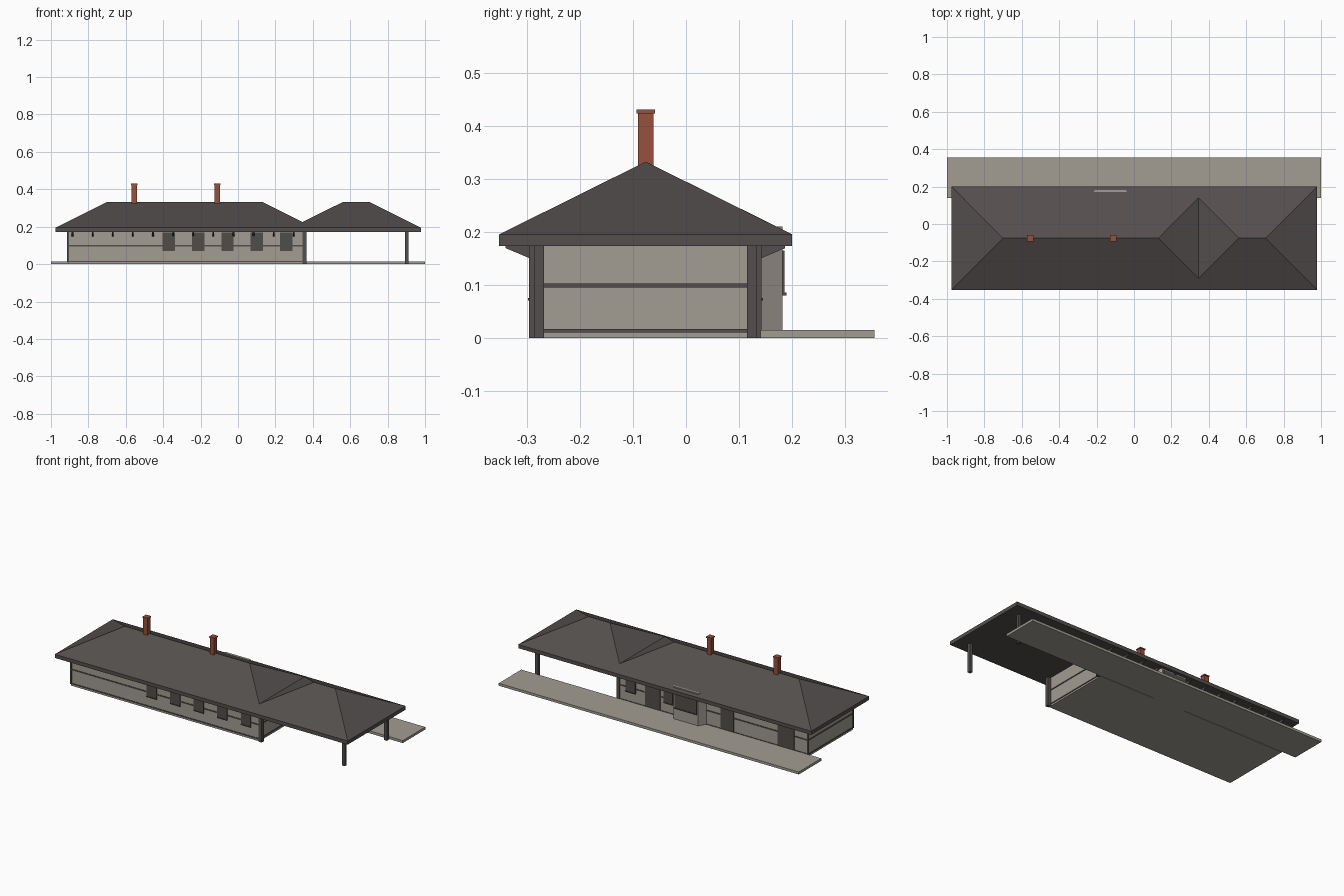
import bpy

cube = bpy.data.objects.get("Cube")
if cube:
    bpy.data.objects.remove(cube)


def material(name, rgb):
    m = bpy.data.materials.new(name)
    m.use_nodes = True
    m.diffuse_color = (*rgb, 1)
    m.node_tree.nodes["Principled BSDF"].inputs["Base Color"].default_value = (*rgb, 1)
    return m


STONE = material("pale stone", (0.36, 0.335, 0.29))
DARK = material("dark slate", (0.088, 0.078, 0.075))
GLASS = material("dark glass", (0.08, 0.076, 0.068))
BRICK = material("red brick", (0.31, 0.08, 0.046))


def mesh(name, verts, faces, mat):
    me = bpy.data.meshes.new(name)
    me.from_pydata(verts, [], faces)
    me.materials.append(mat)
    ob = bpy.data.objects.new(name, me)
    bpy.context.collection.objects.link(ob)
    return ob


def prism(name, base, shift, mat):
    """Extrude a closed outline of 3D points along a vector."""
    n = len(base)
    top = [tuple(a + b for a, b in zip(p, shift)) for p in base]
    sides = [(i, (i + 1) % n, (i + 1) % n + n, i + n) for i in range(n)]
    ob = mesh(name, base + top, [tuple(reversed(range(n))), tuple(range(n, 2 * n))] + sides, mat)
    return ob


def box(name, x0, x1, y0, y1, z0, z1, mat):
    return prism(name, [(x0, y0, z0), (x1, y0, z0), (x1, y1, z0), (x0, y1, z0)],
                 (0, 0, z1 - z0), mat)


# Main dimensions
LEFT, RIGHT, FRONT, BACK = -0.91, 0.345, -0.29, 0.137
EAVE, RIDGE_Y = 0.173, -0.076

# Platform and walled building
box("platform", -1, 1, 0.14, 0.355, 0, 0.015, STONE)
box("walls", LEFT, RIGHT, FRONT, BACK, 0, EAVE + 0.01, STONE)

# Horizontal trim bands around the walls
for name, z in (("base_band", 0.01), ("middle_band", 0.095)):
    box(name, LEFT - 0.003, RIGHT + 0.003, FRONT - 0.003, BACK + 0.003, z, z + 0.007, DARK)

# Corner boards on the far end
for y in (FRONT, BACK):
    box("corner_board", LEFT - 0.003, LEFT + 0.006, y - 0.004, y + 0.004, 0.01, EAVE, DARK)

# Posts at the wall end and under the open canopy
for y in (-0.286, 0.132):
    box("wall_post", 0.345, 0.365, y - 0.01, y + 0.01, 0, EAVE + 0.005, DARK)
for y in (-0.277, 0.124):
    box("canopy_post", 0.894, 0.912, y - 0.009, y + 0.009, 0, EAVE + 0.005, DARK)

# Hipped roof: two ridges meeting at a cross valley, with a flat soffit
x0, x1, y0, y1 = -0.975, 0.978, -0.352, 0.2
top, peak, dip = 0.195, 0.332, 0.225
roof_points = [(x, y, z) for z in (EAVE, top)
               for x, y in ((x0, y0), (x1, y0), (x1, y1), (x0, y1))]
roof_points += [(x, RIDGE_Y, peak) for x in (-0.7, 0.13, 0.56, 0.702)]
roof_points += [(0.345, -0.291, dip), (0.345, 0.14, dip)]
mesh("roof", roof_points, [
    (3, 2, 1, 0), (0, 1, 5, 4), (1, 2, 6, 5), (2, 3, 7, 6), (3, 0, 4, 7),
    (4, 5, 11, 10, 12, 9, 8), (6, 7, 8, 9, 13, 10, 11),
    (7, 4, 8), (5, 6, 11), (9, 12, 13), (10, 13, 12)], DARK)

# Triangular eave brackets along both long sides
for i in range(12):
    x = -0.889 + i * 0.1075
    for wall, out in ((FRONT, -1), (BACK, 1)):
        outline = [(x, wall, 0.148), (x, wall + out * 0.05, EAVE - 0.004),
                   (x, wall + out * 0.05, EAVE + 0.002), (x, wall, EAVE + 0.002)]
        if out > 0:
            outline.reverse()
        prism("eave_bracket", outline, (0.009, 0, 0), DARK)


# Openings as thin plates on the walls, with a slim sill
def opening(name, xa, xb, wall, out, z0, z1=0.17):
    ys = sorted((wall, wall + out * 0.005))
    box(name, xa, xb, *ys, z0, z1, GLASS)
    if z0 > 0.05:
        ys = sorted((wall, wall + out * 0.008))
        box(name + "_sill", xa, xb, *ys, z0, z0 + 0.005, DARK)


for i in range(5):
    x = -0.37 + i * 0.157
    opening("front_window", x - 0.033, x + 0.033, FRONT, -1, 0.07)
opening("back_window", 0.239, 0.305, BACK, 1, 0.07)
opening("back_window", -0.01, 0.05, BACK, 1, 0.07)
for xa, xb in ((0.075, 0.175), (-0.415, -0.33), (-0.82, -0.71)):
    opening("back_door", xa, xb, BACK, 1, 0.016)

# Bay with splayed sides, its top rising through the eave
prism("bay", [(-0.235, BACK - 0.002, 0), (-0.017, BACK - 0.002, 0),
              (-0.043, 0.182, 0), (-0.209, 0.182, 0)], (0, 0, 0.21), STONE)
opening("bay_window", -0.2, -0.052, 0.181, 1, 0.08, 0.165)

# Brick chimneys with caps
for x in (-0.555, -0.11):
    box("chimney", x - 0.0145, x + 0.0145, RIDGE_Y - 0.0145, RIDGE_Y + 0.0145, 0.3, 0.424, BRICK)
    box("chimney_cap", x - 0.0175, x + 0.0175, RIDGE_Y - 0.0175, RIDGE_Y + 0.0175, 0.423, 0.43, BRICK)
